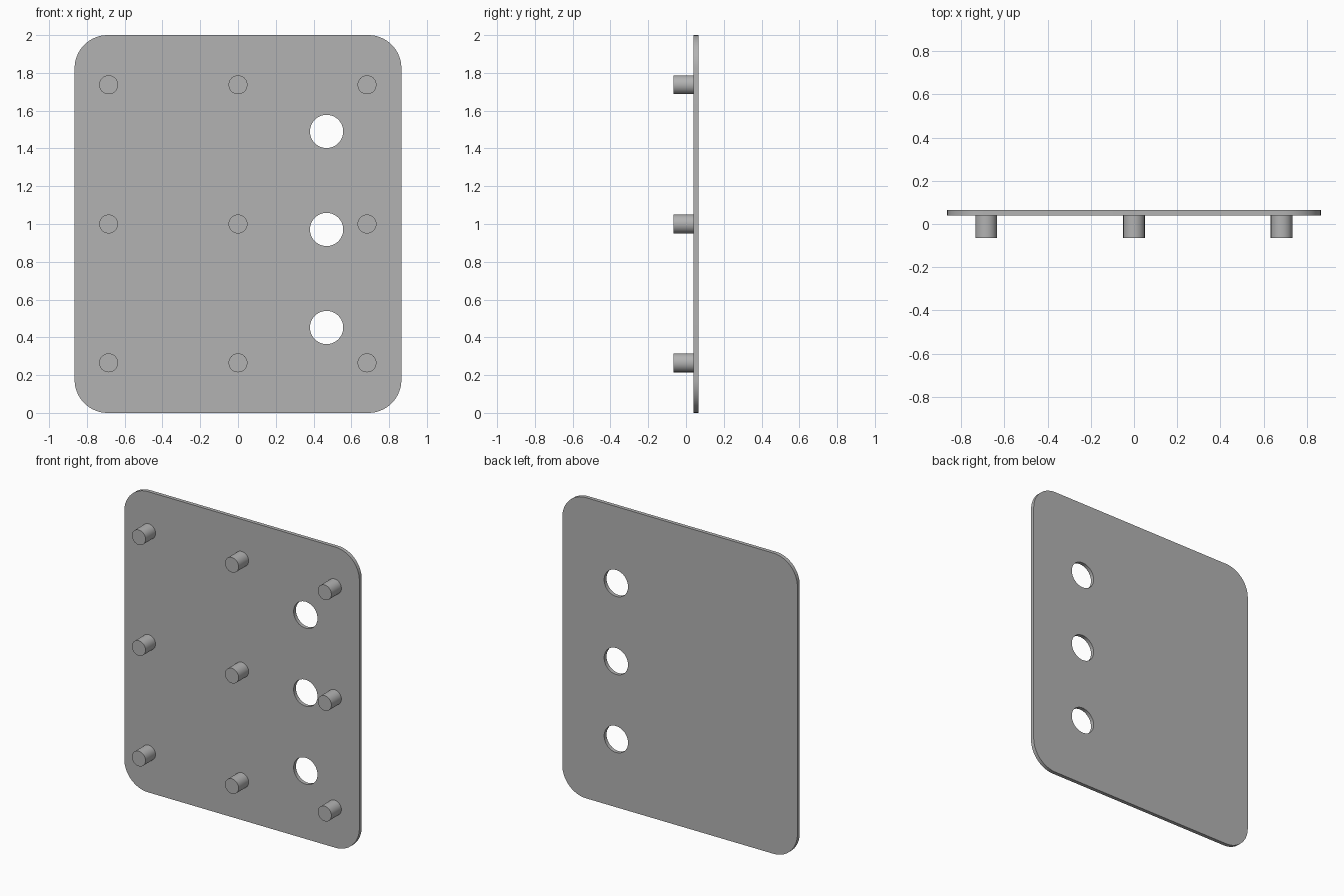
import bpy, bmesh, math
from mathutils import Matrix

if "Cube" in bpy.data.objects:
    bpy.data.objects.remove(bpy.data.objects["Cube"])

grey = bpy.data.materials.new("grey")
grey.diffuse_color = (0.45, 0.45, 0.45, 1)
grey.use_nodes = True
grey.node_tree.nodes["Principled BSDF"].inputs["Base Color"].default_value = grey.diffuse_color

HALF_W, HEIGHT, CORNER = 0.865, 2.0, 0.175
BACK, FACE, PEG_END = 0.065, 0.04, -0.065


def arc(cx, cz, r, start, sweep, steps):
    return [(cx + r * math.cos(start + sweep * i / steps),
             cz + r * math.sin(start + sweep * i / steps)) for i in range(steps + 1)]


def finish(obj):
    obj.data.materials.clear()
    obj.data.materials.append(grey)
    bpy.ops.object.select_all(action='DESELECT')
    obj.select_set(True)
    bpy.context.view_layer.objects.active = obj
    bpy.ops.object.shade_smooth_by_angle(angle=math.radians(30))


# Plate outline with rounded corners, followed by the three round holes
outline = []
for k, (sx, top) in enumerate([(1, 1), (-1, 1), (-1, 0), (1, 0)]):
    cz = HEIGHT - CORNER if top else CORNER
    outline += arc(sx * (HALF_W - CORNER), cz, CORNER, k * math.pi / 2, math.pi / 2, 16)
loops = [outline]
for z in (0.452, 0.971, 1.49):
    loops.append(arc(0.469, z, 0.088, 0, math.tau, 48)[:-1])

# Plate: filled flat curve given thickness, then turned upright
curve = bpy.data.curves.new("plate_profile", 'CURVE')
curve.dimensions = '2D'
curve.fill_mode = 'BOTH'
curve.extrude = (BACK - FACE) / 2
for pts in loops:
    spline = curve.splines.new('POLY')
    spline.points.add(len(pts) - 1)
    for p, (x, z) in zip(spline.points, pts):
        p.co = (x, z, 0, 1)
    spline.use_cyclic_u = True
plate = bpy.data.objects.new("plate", curve)
bpy.context.collection.objects.link(plate)
plate.select_set(True)
bpy.context.view_layer.objects.active = plate
bpy.ops.object.convert(target='MESH')
plate = bpy.context.object
plate.name = "plate"

bm = bmesh.new()
bm.from_mesh(plate.data)
bmesh.ops.remove_doubles(bm, verts=bm.verts, dist=1e-5)
bm.transform(Matrix.Translation((0, (BACK + FACE) / 2, 0)) @ Matrix.Rotation(math.pi / 2, 4, 'X'))
bmesh.ops.recalc_face_normals(bm, faces=bm.faces)
bm.to_mesh(plate.data)
bm.free()
finish(plate)

# Pegs: three by three grid on the front face
for row, z in enumerate((0.265, 1.0, 1.737)):
    for col, x in enumerate((-0.685, 0.0, 0.683)):
        bpy.ops.mesh.primitive_cylinder_add(
            vertices=40, radius=0.05, depth=FACE - PEG_END,
            location=(x, (FACE + PEG_END) / 2, z), rotation=(math.pi / 2, 0, 0))
        peg = bpy.context.object
        peg.name = f"peg_{row + 1}_{col + 1}"
        finish(peg)
